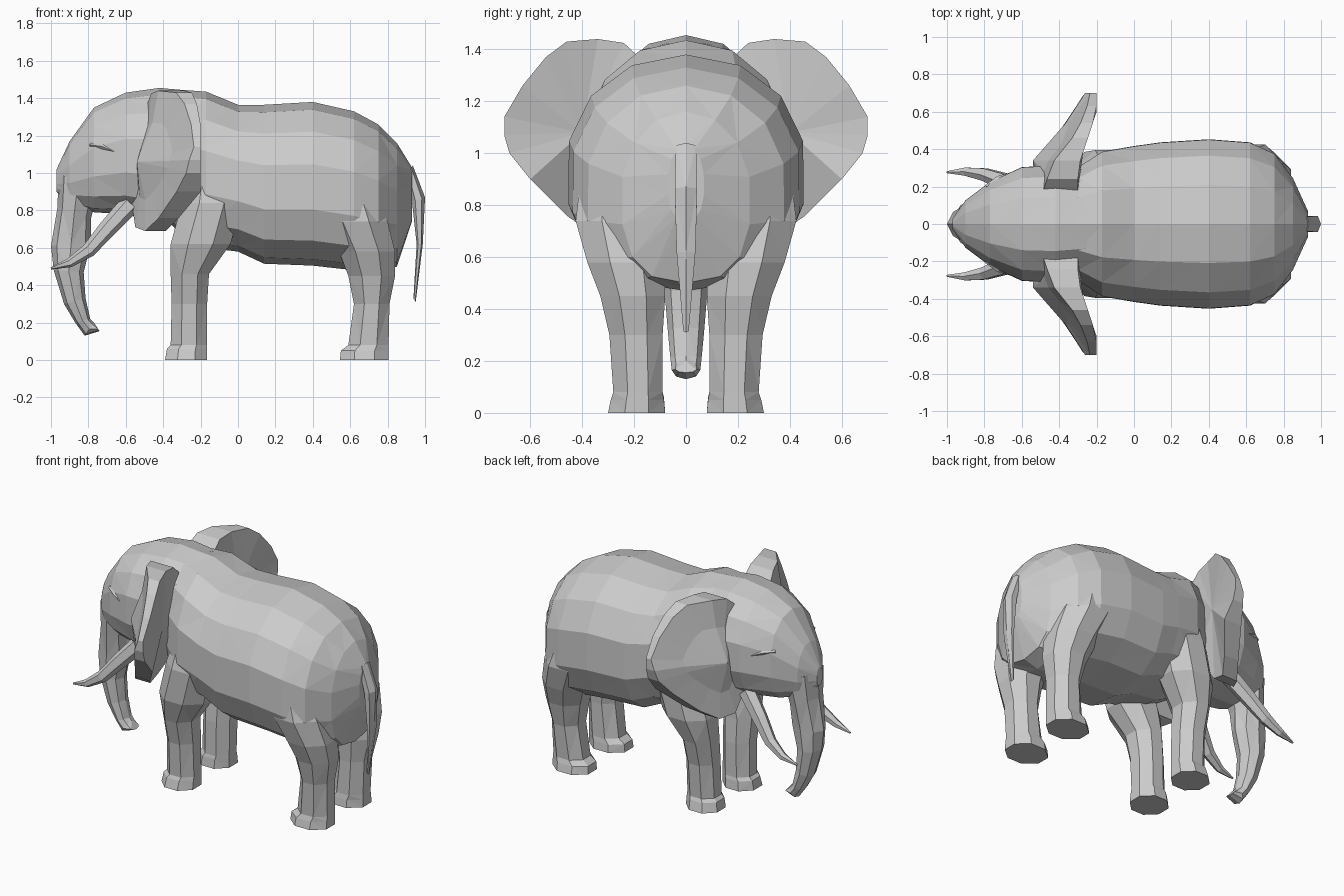
import bpy, bmesh
from math import cos, sin, pi
from mathutils import Vector

if "Cube" in bpy.data.objects:
    bpy.data.objects.remove(bpy.data.objects["Cube"])


def finish(name, bm, mirror=False):
    bmesh.ops.recalc_face_normals(bm, faces=bm.faces)
    bmesh.ops.triangulate(bm, faces=[f for f in bm.faces if len(f.verts) == 4])
    mesh = bpy.data.meshes.new(name)
    bm.to_mesh(mesh)
    bm.free()
    ob = bpy.data.objects.new(name, mesh)
    bpy.context.collection.objects.link(ob)
    if mirror:
        mod = ob.modifiers.new("Mirror", 'MIRROR')
        mod.use_axis = (False, True, False)
        mod.use_mirror_merge = False
    return ob


def loft(name, rings, mirror=False):
    """Skin a list of equal-length point rings and cap both ends."""
    bm = bmesh.new()
    vs = [[bm.verts.new(p) for p in r] for r in rings]
    n = len(vs[0])
    for a, b in zip(vs, vs[1:]):
        for i in range(n):
            j = (i + 1) % n
            bm.faces.new((a[i], a[j], b[j], b[i]))
    bm.faces.new(vs[0])
    bm.faces.new(vs[-1])
    return finish(name, bm, mirror)


def sp(v, e):
    return (1 if v >= 0 else -1) * abs(v) ** e


def section(x, zt, zb, hw, low=2.6, n=14):
    """Cross-section across the spine, fuller on its lower half."""
    pts = []
    for i in range(n):
        a = pi / 2 + 2 * pi * i / n
        e = 2 / 2.1 if sin(a) >= 0 else 2 / low
        pts.append((x, hw * sp(cos(a), e), (zt + zb) / 2 + (zt - zb) / 2 * sp(sin(a), e)))
    return pts


def leg_ring(z, x0, x1, y0, y1):
    k = 0.5 / cos(pi / 8)
    return [((x0 + x1) / 2 + (x1 - x0) * k * cos(a), (y0 + y1) / 2 + (y1 - y0) * k * sin(a), z)
            for a in (pi / 8 + i * pi / 4 for i in range(8))]


def strap_ring(fx, fz, bx, bz, hw, n=8):
    """Ring spanning a front and a back point in the side view."""
    return [((fx + bx) / 2 + (bx - fx) / 2 * cos(a), hw * sin(a), (fz + bz) / 2 + (bz - fz) / 2 * cos(a))
            for a in (2 * pi * i / n for i in range(n))]


def tube(name, path, n=6):
    """Tapered tube along (x, y, z, radius) points, mirrored."""
    pts = [Vector(p[:3]) for p in path]
    rings = []
    for i, p in enumerate(pts):
        t = (pts[min(i + 1, len(pts) - 1)] - pts[max(i - 1, 0)]).normalized()
        u = t.cross(Vector((0, 1, 0))).normalized()
        v = t.cross(u)
        rings.append([p + path[i][3] * (u * cos(2 * pi * k / n) + v * sin(2 * pi * k / n)) for k in range(n)])
    return loft(name, rings, True)


# Body: x, top, bottom, half width
loft("body", [section(*s) for s in (
    (-.42, 1.42, .80, .24), (-.30, 1.445, .66, .31), (-.17, 1.435, .60, .395),
    (0, 1.365, .58, .425), (.14, 1.365, .515, .445), (.40, 1.38, .505, .462),
    (.62, 1.33, .48, .445), (.75, 1.26, .47, .385), (.85, 1.16, .50, .25),
    (.93, 1.03, .74, .07))])

# Head
loft("head", [section(*s) for s in (
    (-.97, 1.02, .90, .03), (-.90, 1.17, .83, .13), (-.77, 1.35, .79, .23),
    (-.60, 1.43, .78, .31), (-.42, 1.455, .74, .32), (-.25, 1.44, .76, .29))])

# Trunk: front x, z, back x, z, half width
loft("trunk", [strap_ring(*s) for s in (
    (-.96, 1.0, -.75, .90, .14), (-.965, .82, -.785, .76, .115), (-1.0, .61, -.785, .63, .09),
    (-.985, .48, -.825, .47, .083), (-.93, .30, -.815, .33, .07), (-.87, .20, -.79, .22, .06),
    (-.82, .13, -.77, .20, .055), (-.74, .155, -.757, .18, .04))])

# Tail
loft("tail", [strap_ring(*s, n=6) for s in (
    (.90, 1.0, .935, 1.04, .045), (.93, .85, 1.0, .87, .05),
    (.955, .62, .988, .62, .042), (.938, .33, .95, .31, .012))])

# Legs: z, x range, y range
loft("front_leg", [leg_ring(*s) for s in (
    (0, -.39, -.165, .08, .30), (.06, -.38, -.165, .085, .285), (.08, -.36, -.165, .09, .275),
    (.30, -.355, -.165, .09, .29), (.46, -.36, -.155, .10, .33), (.62, -.36, -.04, .10, .385),
    (.84, -.30, .02, .12, .395), (1.05, -.24, -.04, .15, .34))], True)
loft("rear_leg", [leg_ring(*s) for s in (
    (0, .545, .805, .08, .30), (.05, .55, .805, .085, .29), (.08, .59, .805, .09, .28),
    (.30, .62, .81, .09, .295), (.45, .59, .84, .08, .33), (.58, .54, .84, .08, .38),
    (.74, .46, .80, .08, .425), (.95, .48, .70, .15, .40))], True)

# Tusks and eyelids
tube("tusk", [(-.58, .19, .83, .055), (-.70, .23, .70, .048), (-.80, .265, .585, .038),
              (-.90, .28, .52, .025), (-1.0, .277, .49, .006)])
tube("eyelid", [(-.79, .20, 1.15, .01), (-.72, .237, 1.14, .022), (-.65, .27, 1.11, .008)], 4)


# Ears: wedges that grow out of the cheeks and sweep backwards to a thin rim
def ear_front(y, z):
    return -.6 + .83 * max(0, y - .3) + (.36 if z > 1.05 else .15) * abs(z - 1.05)


def ear_back(y, z):
    return -.3 + .1 * min(1, max(0, (y - .3) / .3)) - .5 * max(0, .9 - z)


outline = [(.17, 1.36), (.24, 1.425), (.34, 1.44), (.46, 1.43), (.54, 1.37), (.63, 1.26), (.70, 1.14),
           (.70, 1.07), (.68, 1.0), (.60, .90), (.46, .76), (.36, .69), (.27, .71), (.20, .85)]
bm = bmesh.new()
front = [bm.verts.new((ear_front(y, z), y, z)) for y, z in outline]
back = [bm.verts.new((ear_back(y, z), y, z)) for y, z in outline]
hub_f = bm.verts.new((-.54, .34, 1.06))
hub_b = bm.verts.new((-.27, .40, 1.08))
dish = [bm.verts.new(v.co.lerp(hub_f.co, .45) + Vector((.02, 0, 0))) for v in front]
for i in range(len(outline)):
    j = (i + 1) % len(outline)
    bm.faces.new((front[i], front[j], back[j], back[i]))
    bm.faces.new((front[i], front[j], dish[j], dish[i]))
    bm.faces.new((dish[i], dish[j], hub_f))
    bm.faces.new((back[i], back[j], hub_b))
finish("ear", bm, True)
